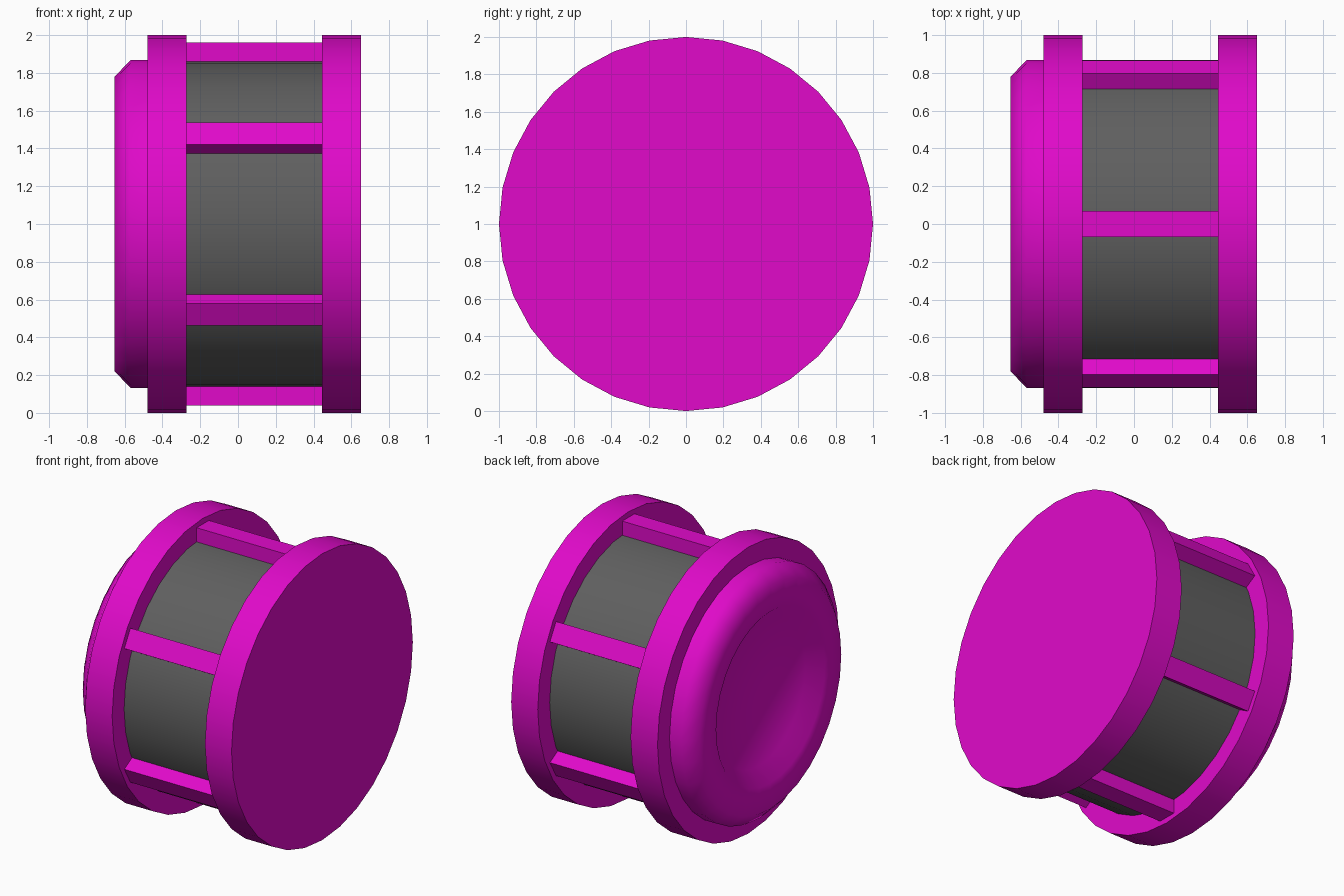
import bpy, bmesh
from math import sin, cos, pi, radians
from mathutils import Matrix

if "Cube" in bpy.data.objects:
    bpy.data.objects.remove(bpy.data.objects["Cube"])

def material(name, color):
    m = bpy.data.materials.new(name)
    m.diffuse_color = color
    m.use_nodes = True
    m.node_tree.nodes["Principled BSDF"].inputs["Base Color"].default_value = m.diffuse_color
    return m

MAGENTA = material("magenta", (0.75, 0.003, 0.59, 1))
GREY = material("dark_grey", (0.115, 0.115, 0.115, 1))

def finish(name, bm, mat, smooth=None):
    bmesh.ops.recalc_face_normals(bm, faces=bm.faces[:])
    mesh = bpy.data.meshes.new(name)
    bm.to_mesh(mesh)
    bm.free()
    mesh.materials.append(mat)
    ob = bpy.data.objects.new(name, mesh)
    bpy.context.collection.objects.link(ob)
    if smooth:
        bpy.ops.object.select_all(action='DESELECT')
        ob.select_set(True)
        bpy.context.view_layer.objects.active = ob
        bpy.ops.object.shade_smooth_by_angle(angle=radians(smooth))
    return ob

def turned(name, profile, mat, smooth=30, sides=32):
    """Closed solid turned around the x axis at z = 1 from (x, radius) points."""
    bm = bmesh.new()
    rings = [[bm.verts.new((x, r * sin(2 * pi * i / sides), 1 + r * cos(2 * pi * i / sides)))
              for i in range(sides)] for x, r in profile]
    for a, b in zip(rings, rings[1:]):
        for i in range(sides):
            j = (i + 1) % sides
            bm.faces.new((a[i], a[j], b[j], b[i]))
    bm.faces.new(rings[0])
    bm.faces.new(rings[-1])
    return finish(name, bm, mat, smooth)

# Two wide end rims
turned("left_rim", [(-0.48, 1), (-0.272, 1)], MAGENTA)
turned("right_rim", [(0.445, 1), (0.65, 1)], MAGENTA)

# Chamfered, dished cap passing through the left rim
turned("end_cap", [(-0.57, 0.50), (-0.653, 0.60), (-0.653, 0.78),
                   (-0.57, 0.867), (-0.215, 0.867)], MAGENTA, 60)

# Grey inner drum
turned("drum", [(-0.30, 0.868), (0.648, 0.868)], GREY)

# Six bars between the rims
for k in range(6):
    bm = bmesh.new()
    bmesh.ops.create_cube(bm, size=1)
    bm.transform(Matrix.Translation((0, 0, 1)) @ Matrix.Rotation(k * pi / 3, 4, 'X')
                 @ Matrix.Translation((0.0865, 0, 0.88))
                 @ Matrix.Diagonal((0.737, 0.135, 0.16, 1)))
    finish(f"bar_{k + 1}", bm, MAGENTA)
